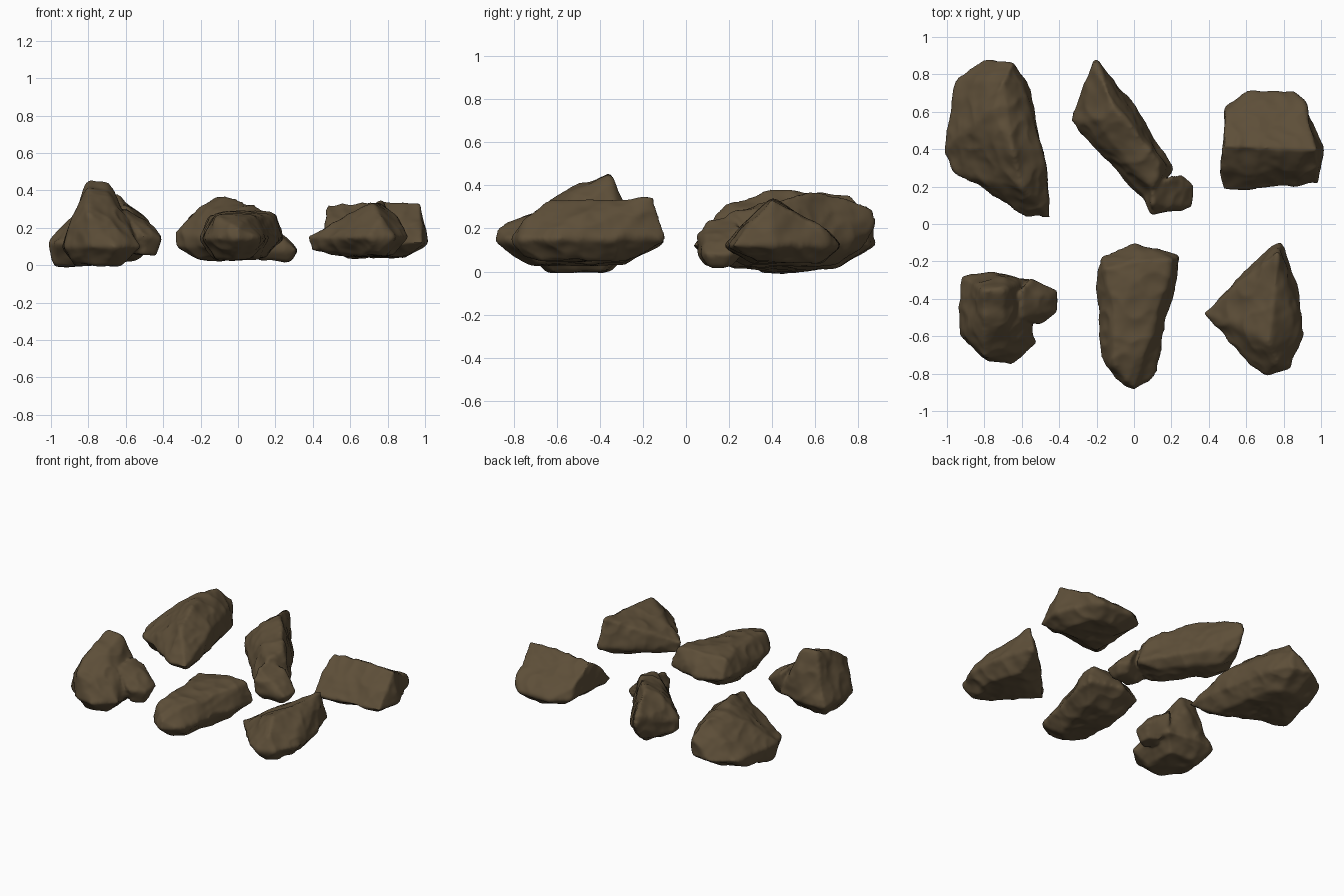
import bpy, bmesh
from mathutils import Vector, noise

if "Cube" in bpy.data.objects:
    bpy.data.objects.remove(bpy.data.objects["Cube"])

stone = bpy.data.materials.new("brown stone")
stone.use_nodes = True
colour = (.11, .077, .04, 1)
stone.diffuse_color = colour
stone.node_tree.nodes["Principled BSDF"].inputs["Base Color"].default_value = colour


def chunk(outline, waist, foot, corners):
    """Corner points of a chunk: its outline at the waist, a smaller foot, and loose corners."""
    ring = [Vector((x, y, waist)) for x, y in outline]
    middle = sum(ring, Vector()) / len(ring)
    sole = [middle.lerp(p, .6) for p in ring]
    for p in sole:
        p.z = foot
    return ring + sole + [Vector(p) for p in corners]


def weather(point, normal, offset):
    """Push a surface point in or out with broad dents, ledges and fine grain."""
    place = point + offset
    broad = noise.noise(place * 5)
    ledge = abs(noise.noise(place * 8 + Vector((3, 1, 2))))
    grain = noise.noise(place * 20)
    return point + normal * (.005 + .014 * broad - .018 * (ledge - .2) + .003 * grain)


def make_rock(name, *chunks):
    """Fuse the convex hulls of the chunks, round them and weather the surface."""
    bm = bmesh.new()
    for points in chunks:
        middle = sum(points, Vector()) / len(points)
        # a little swelling makes up for the rounding of the corners
        verts = [bm.verts.new(middle.lerp(p, 1.03)) for p in points]
        hull = bmesh.ops.convex_hull(bm, input=verts)
        spare = {v for v in hull["geom_interior"] + hull["geom_unused"]
                 if isinstance(v, bmesh.types.BMVert)}
        bmesh.ops.delete(bm, geom=list(spare), context="VERTS")
    bmesh.ops.recalc_face_normals(bm, faces=bm.faces)
    block = bpy.data.meshes.new(name)
    bm.to_mesh(block)
    bm.free()

    rock = bpy.data.objects.new(name, block)
    bpy.context.collection.objects.link(rock)
    remesh = rock.modifiers.new("fuse", "REMESH")
    remesh.mode = "VOXEL"
    remesh.voxel_size = .012
    soften = rock.modifiers.new("soften", "SMOOTH")
    soften.factor = .5
    soften.iterations = 5
    graph = bpy.context.evaluated_depsgraph_get()
    mesh = bpy.data.meshes.new_from_object(rock.evaluated_get(graph))
    rock.modifiers.clear()
    rock.data = mesh
    bpy.data.meshes.remove(block)
    mesh.name = name

    offset = Vector((len(name), 0, 0))
    moved = [weather(v.co, v.normal, offset) for v in mesh.vertices]
    for vert, place in zip(mesh.vertices, moved):
        vert.co = place
    mesh.materials.clear()
    mesh.materials.append(stone)
    for face in mesh.polygons:
        face.material_index = 0
        face.use_smooth = True


# long hump with a high crest
hump = chunk(
    outline=[(-.8, .87), (-.94, .77), (-1, .4), (-.95, .28), (-.75, .18),
             (-.58, .06), (-.45, .04), (-.5, .4), (-.58, .75), (-.66, .85)],
    waist=.12, foot=.03,
    corners=[(-.7, .75, .35), (-.75, .6, .35), (-.65, .4, .37), (-.6, .2, .3),
             (-.65, .85, .25), (-.5, .4, .25), (-.97, .4, 0), (-.95, .65, .05),
             (-.9, .5, .24)])
make_rock("back_right_rock", hump)

# slanted slab with a raised far tip, and its lower tail
slab = chunk(
    outline=[(-.33, .55), (-.3, .64), (-.2, .8), (-.03, .67), (.06, .5),
             (.2, .3), (.06, .13), (-.1, .3)],
    waist=.1, foot=.04,
    corners=[(-.33, .55, .18), (-.14, .7, .35), (-.2, .86, .2), (-.2, .85, .28),
             (-.2, .55, .3), (-.1, .6, .36), (0, .5, .34), (0, .3, .27),
             (.13, .33, .29), (.1, .2, .26)])
tail = chunk(
    outline=[(.26, .25), (.32, .2), (.31, .1), (.1, .05), (.04, .16)],
    waist=.08, foot=.03,
    corners=[(.1, .2, .25), (.2, .25, .2), (.1, .06, .17), (.1, .1, .23)])
make_rock("back_middle_rock", slab, tail)

# wedge with a straight ridge
wedge = chunk(
    outline=[(.48, .19), (.98, .22), (1, .4), (.9, .65), (.84, .7),
             (.62, .7), (.5, .62)],
    waist=.12, foot=.05,
    corners=[(.48, .42, .33), (.97, .4, .33), (.5, .6, .2), (.9, .65, .18)])
make_rock("back_left_rock", wedge)

# tall peak with a broad shoulder, and its side lobe
peak = chunk(
    outline=[(-.91, -.29), (-.8, -.26), (-.55, -.3), (-.53, -.64), (-.66, -.74),
             (-.78, -.73), (-.92, -.6), (-.93, -.5)],
    waist=.1, foot=.01,
    corners=[(-.8, -.36, .44), (-.7, -.36, .43), (-.7, -.5, .38), (-.8, -.5, .4),
             (-.8, -.7, .27), (-.7, -.7, .22), (-.9, -.6, .2), (-.7, -.3, .3),
             (-.86, -.4, .24)])
lobe = chunk(
    outline=[(-.55, -.3), (-.42, -.36), (-.41, -.47), (-.5, -.54), (-.6, -.5)],
    waist=.15, foot=.06,
    corners=[(-.55, -.3, .24), (-.45, -.4, .2), (-.6, -.5, .28), (-.6, -.35, .3)])
make_rock("front_right_rock", peak, lobe)

# flat-topped block, narrowing forwards
block = chunk(
    outline=[(-.17, -.18), (0, -.12), (.24, -.18), (.16, -.5), (.1, -.8),
             (0, -.87), (-.1, -.82), (-.17, -.7), (-.2, -.27)],
    waist=.14, foot=.04,
    corners=[(-.15, -.25, .26), (.2, -.2, .27), (.05, -.2, .29), (.1, -.5, .26),
             (-.1, -.5, .28), (-.1, -.75, .25), (.05, -.7, .25), (0, -.87, .2)])
make_rock("front_middle_rock", block)

# pointed rock with a ridge running to its tip
spike = chunk(
    outline=[(.78, -.11), (.72, -.15), (.38, -.48), (.55, -.63), (.62, -.75),
             (.7, -.8), (.83, -.76), (.9, -.6), (.87, -.35)],
    waist=.15, foot=.06,
    corners=[(.77, -.16, .34), (.75, -.45, .32), (.72, -.63, .32), (.77, -.73, .26),
             (.85, -.55, .24), (.8, -.3, .25), (.6, -.55, .27), (.4, -.47, .08),
             (.75, -.75, .07)])
make_rock("front_left_rock", spike)
